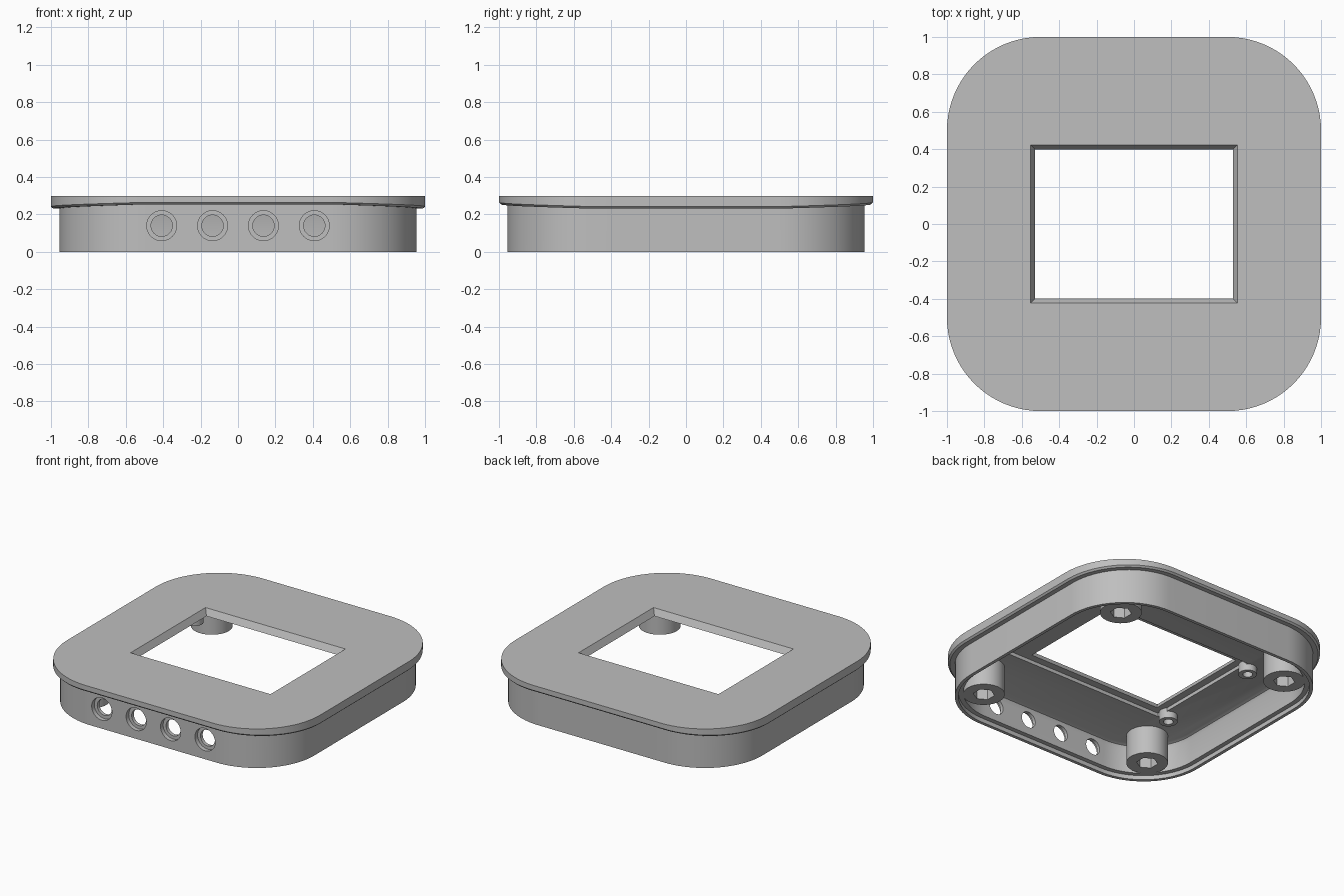
import bpy, bmesh, math
from mathutils import Matrix

cube = bpy.data.objects.get("Cube")
if cube:
    bpy.data.objects.remove(cube, do_unlink=True)

grey = bpy.data.materials.new("plain grey")
grey.use_nodes = True
GREY = (0.52, 0.52, 0.52, 1)
grey.diffuse_color = GREY
grey.node_tree.nodes["Principled BSDF"].inputs["Base Color"].default_value = GREY


def make_object(name, bm):
    bmesh.ops.recalc_face_normals(bm, faces=bm.faces[:])
    mesh = bpy.data.meshes.new(name)
    bm.to_mesh(mesh)
    bm.free()
    mesh.materials.append(grey)
    obj = bpy.data.objects.new(name, mesh)
    bpy.context.collection.objects.link(obj)
    return obj


def select(obj):
    bpy.ops.object.select_all(action="DESELECT")
    obj.select_set(True)
    bpy.context.view_layer.objects.active = obj


def smooth(obj):
    select(obj)
    bpy.ops.object.shade_smooth_by_angle(angle=math.radians(30))


def loft(name, rings):
    """Skin a stack of point rings and cap both ends."""
    bm = bmesh.new()
    loops = [[bm.verts.new(p) for p in ring] for ring in rings]
    n = len(loops[0])
    for a, b in zip(loops, loops[1:]):
        for i in range(n):
            j = (i + 1) % n
            bm.faces.new((a[i], a[j], b[j], b[i]))
    bm.faces.new(loops[0])
    bm.faces.new(loops[-1])
    return make_object(name, bm)


def cylinder(name, radius, depth, center, sides=48, along_y=False):
    bm = bmesh.new()
    turn = Matrix.Rotation(math.pi / 2, 4, "X") if along_y else Matrix()
    bmesh.ops.create_cone(bm, cap_ends=True, segments=sides, radius1=radius,
                          radius2=radius, depth=depth,
                          matrix=Matrix.Translation(center) @ turn)
    return make_object(name, bm)


def cut(obj, cutter):
    mod = obj.modifiers.new("cut", "BOOLEAN")
    mod.operation = "DIFFERENCE"
    mod.solver = "EXACT"
    mod.object = cutter
    select(obj)
    bpy.ops.object.modifier_apply(modifier=mod.name)
    bpy.data.objects.remove(cutter, do_unlink=True)


def rectangle(x0, x1, y, z):
    return [(x0, -y, z), (x1, -y, z), (x1, y, z), (x0, y, z)]


CORNER = 0.5   # corner radius, also the offset of each corner centre
STEPS = 20


def rounded_ring(inset, z, rise=0):
    """Rounded square; rise lifts the front and back sides."""
    ring = []
    for quarter in range(4):
        middle = math.pi / 4 + quarter * math.pi / 2
        cx = math.copysign(CORNER, math.cos(middle))
        cy = math.copysign(CORNER, math.sin(middle))
        for i in range(STEPS + 1):
            t = i / STEPS
            a = (quarter + t) * math.pi / 2
            lift = rise * (t if quarter % 2 == 0 else 1 - t)
            r = CORNER - inset
            ring.append((cx + r * math.cos(a), cy + r * math.sin(a), z + lift))
    return ring


# Housing: lid with overhanging rim, side wall, stepped lip, hollow inside
RISE = 0.023
housing = loft("housing", [
    rounded_ring(0, 0.3),
    rounded_ring(0, 0.242, RISE),
    rounded_ring(0.012, 0.231, RISE),
    rounded_ring(0.045, 0.231, RISE),
    rounded_ring(0.045, 0),
    rounded_ring(0.068, 0),
    rounded_ring(0.068, 0.03),
    rounded_ring(0.1, 0.03),
    rounded_ring(0.1, 0.2),
    rounded_ring(0.109, 0.221),
    rounded_ring(0.13, 0.23),
])

# Screen opening with sloped sides, and the pocket behind it
cut(housing, loft("pocket_cutter", [rectangle(-0.58, 0.75, 0.45, 0.15),
                                    rectangle(-0.58, 0.75, 0.45, 0.255)]))
SLOPE = 0.025 / 0.045
low, high = 0.24, 0.32
cut(housing, loft("window_cutter", [
    rectangle(-w, w, w - 0.13, z) for z in (low, high)
    for w in [0.553 + (z - 0.3) * SLOPE]]))

# Four counterbored holes in the front wall
for i in range(4):
    x = (i - 1.5) * 0.272
    cut(housing, cylinder("bore_cutter", 0.08, 0.1, (x, -0.975, 0.14), along_y=True))
    cut(housing, cylinder("hole_cutter", 0.057, 0.3, (x, -0.95, 0.14), along_y=True))
smooth(housing)

# Corner posts with hexagonal sockets
for sx, side in ((-1, "right"), (1, "left")):
    for sy, end in ((-1, "front"), (1, "back")):
        x, y = sx * 0.69, sy * 0.69
        post = cylinder(f"{end}_{side}_post", 0.135, 0.21, (x, y, 0.135))
        cut(post, cylinder("socket_cutter", 0.07, 0.2, (x, y, 0.03), sides=6))
        smooth(post)

# Two small screen mounts beside the pocket
for y, end in ((-0.4, "front"), (0.4, "back")):
    mount = cylinder(f"{end}_screen_mount", 0.06, 0.08, (-0.625, y, 0.225), sides=32)
    cut(mount, cylinder("mount_cutter", 0.032, 0.1, (-0.625, y, 0.185), sides=24))
    smooth(mount)
